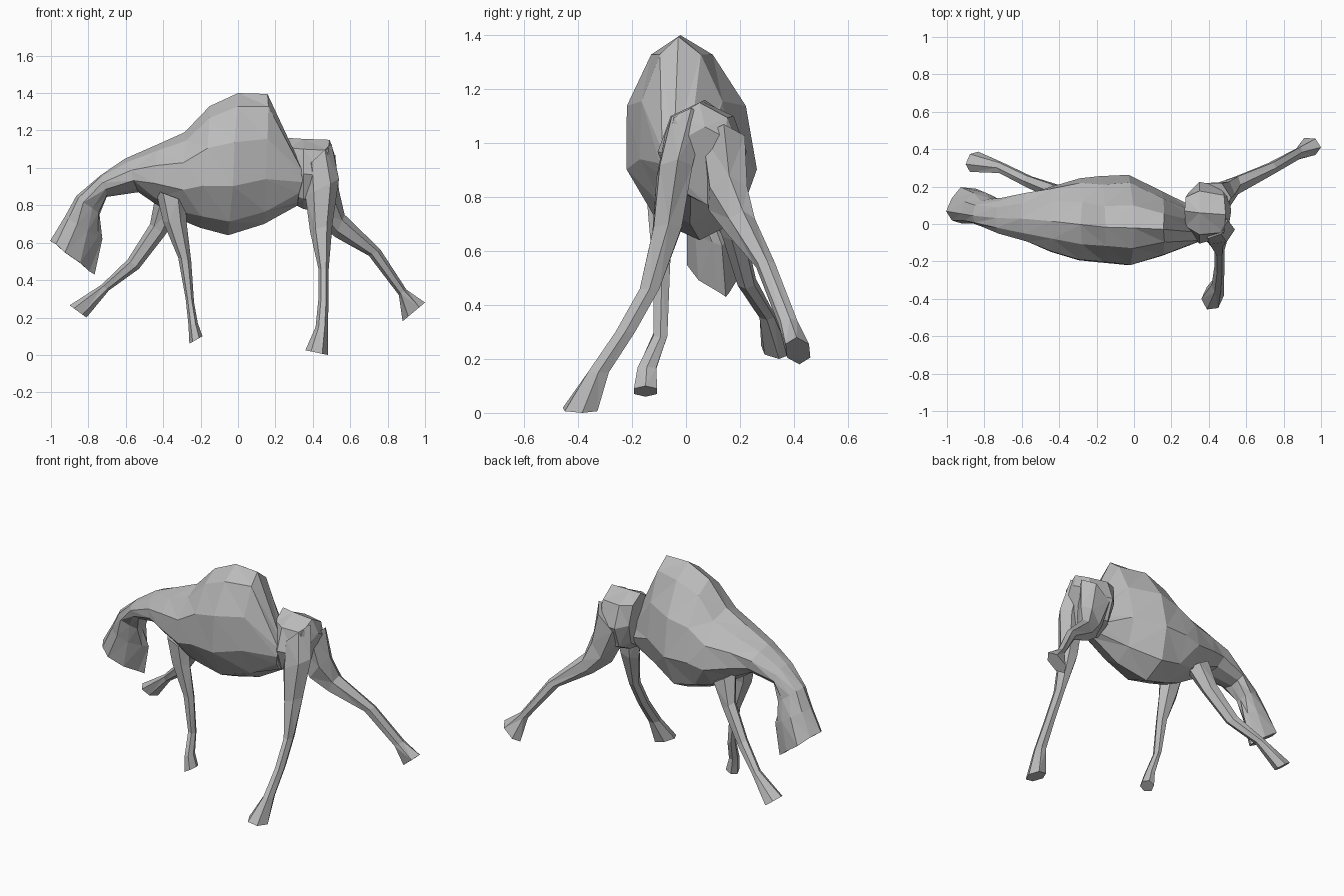
import bpy
import bmesh
import math
import random
from mathutils import Vector

random.seed(4)
cube = bpy.data.objects.get("Cube")
if cube:
    bpy.data.objects.remove(cube, do_unlink=True)

# One plain stone grey for the whole animal
grey = bpy.data.materials.new("stone grey")
grey.use_nodes = True
grey.diffuse_color = (0.5, 0.5, 0.5, 1)
shader = next(n for n in grey.node_tree.nodes if n.type == 'BSDF_PRINCIPLED')
shader.inputs["Base Color"].default_value = grey.diffuse_color
shader.inputs["Roughness"].default_value = 0.8


def section(bm, sides, rough, edge_a, edge_b, half_width, taper_a=0, taper_b=0):
    """Oval ring spanning two opposite edge points, half_width wide in y.

    The tapers narrow the ring towards either edge point.
    """
    a, b = Vector(edge_a), Vector(edge_b)
    centre, reach = (a + b) / 2, (a - b) / 2
    ring = []
    for i in range(sides):
        angle = math.tau * i / sides
        lean = math.cos(angle)
        taper = taper_a if lean > 0 else taper_b
        point = centre + reach * lean
        point.y += half_width * math.sin(angle) * (1 - taper * abs(lean))
        point.x += random.uniform(-rough, rough)
        point.y += random.uniform(-rough, rough)
        ring.append(bm.verts.new(point))
    return ring


def loft(name, sections, sides, rough=0.0):
    """Skin a chain of sections into one faceted, closed part."""
    bm = bmesh.new()
    rings = [section(bm, sides, rough, *s) for s in sections]
    for lower, upper in zip(rings, rings[1:]):
        for i in range(sides):
            j = (i + 1) % sides
            bm.faces.new((lower[i], lower[j], upper[j], upper[i]))
    bm.faces.new(rings[0])
    bm.faces.new(rings[-1])
    bmesh.ops.triangulate(bm, faces=bm.faces[:], quad_method='SHORT_EDGE')
    bmesh.ops.recalc_face_normals(bm, faces=bm.faces[:])
    mesh = bpy.data.meshes.new(name)
    bm.to_mesh(mesh)
    bm.free()
    mesh.materials.append(grey)
    part = bpy.data.objects.new(name, mesh)
    bpy.context.collection.objects.link(part)
    return part


# Humped barrel of the body, from the waist to the shoulders
barrel = [
    ((.35, -.04, .99), (.32, .02, .8), .085),
    ((.16, -.03, 1.395), (.14, .02, .7), .18, .35),
    ((0, -.02, 1.4), (-.05, .05, .64), .255, .3),
    ((-.15, -.02, 1.33), (-.2, .05, .68), .245, .3),
    ((-.28, 0, 1.19), (-.3, .04, .72), .225, .2),
    ((-.44, .02, 1.12), (-.44, .03, .81), .185, .1),
]

# Neck bending down into the lowered, wedge-shaped head
neck_and_head = [
    ((-.6, .03, 1.05), (-.53, .04, .87), .135),
    ((-.74, .03, .96), (-.7, .05, .845), .095),
    ((-.87, .05, .85), (-.735, .09, .75), .07),
    ((-.93, .06, .74), (-.73, .13, .62), .085, 0, .6),
    ((-1, .07, .61), (-.77, .15, .43), .1, 0, .8),
]
loft("body_neck_and_head", barrel + neck_and_head, 10, .006)

# High block of the hips, undercut between the thighs
loft("rump", [
    ((.27, .07, 1.16), (.31, .04, .8), .11),
    ((.35, .06, 1.155), (.35, .06, .78), .165),
    ((.49, .05, 1.15), (.43, .08, .77), .14),
    ((.52, .07, 1.06), (.44, .08, .8), .1),
], 8)

# Hind legs, each from thigh to hoof
loft("hind_right_leg", [
    ((.36, -.03, 1), (.5, .02, 1.13), .07),
    ((.36, -.055, .85), (.54, -.03, .94), .07),
    ((.385, -.075, .66), (.505, -.065, .7), .06),
    ((.43, -.135, .46), (.485, -.135, .46), .042),
    ((.43, -.225, .3), (.485, -.225, .3), .042),
    ((.415, -.325, .15), (.48, -.325, .15), .045),
    ((.36, -.4, .025), (.48, -.385, 0), .07),
], 6)
loft("hind_left_leg", [
    ((.52, .14, 1.07), (.32, .14, .9), .09),
    ((.54, .16, .88), (.42, .15, .71), .08),
    ((.57, .21, .75), (.52, .2, .63), .055),
    ((.76, .3, .565), (.7, .29, .53), .037),
    ((.9, .385, .35), (.86, .37, .32), .036),
    ((1, .41, .28), (.88, .42, .18), .05),
], 6)

# Front legs, each from shoulder to hoof
loft("front_right_leg", [
    ((-.44, -.08, .88), (-.28, -.09, .82), .07),
    ((-.4, -.095, .71), (-.275, -.095, .71), .05),
    ((-.32, -.09, .52), (-.25, -.09, .5), .034),
    ((-.28, -.095, .3), (-.235, -.095, .28), .03),
    ((-.265, -.145, .16), (-.215, -.145, .17), .04),
    ((-.26, -.15, .06), (-.19, -.15, .1), .05),
], 6)
loft("front_left_leg", [
    ((-.44, .13, .86), (-.3, .14, .78), .07),
    ((-.47, .18, .7), (-.39, .17, .64), .045),
    ((-.59, .23, .51), (-.53, .22, .46), .036),
    ((-.73, .3, .375), (-.69, .3, .345), .032),
    ((-.9, .32, .265), (-.81, .345, .2), .055),
], 6)
